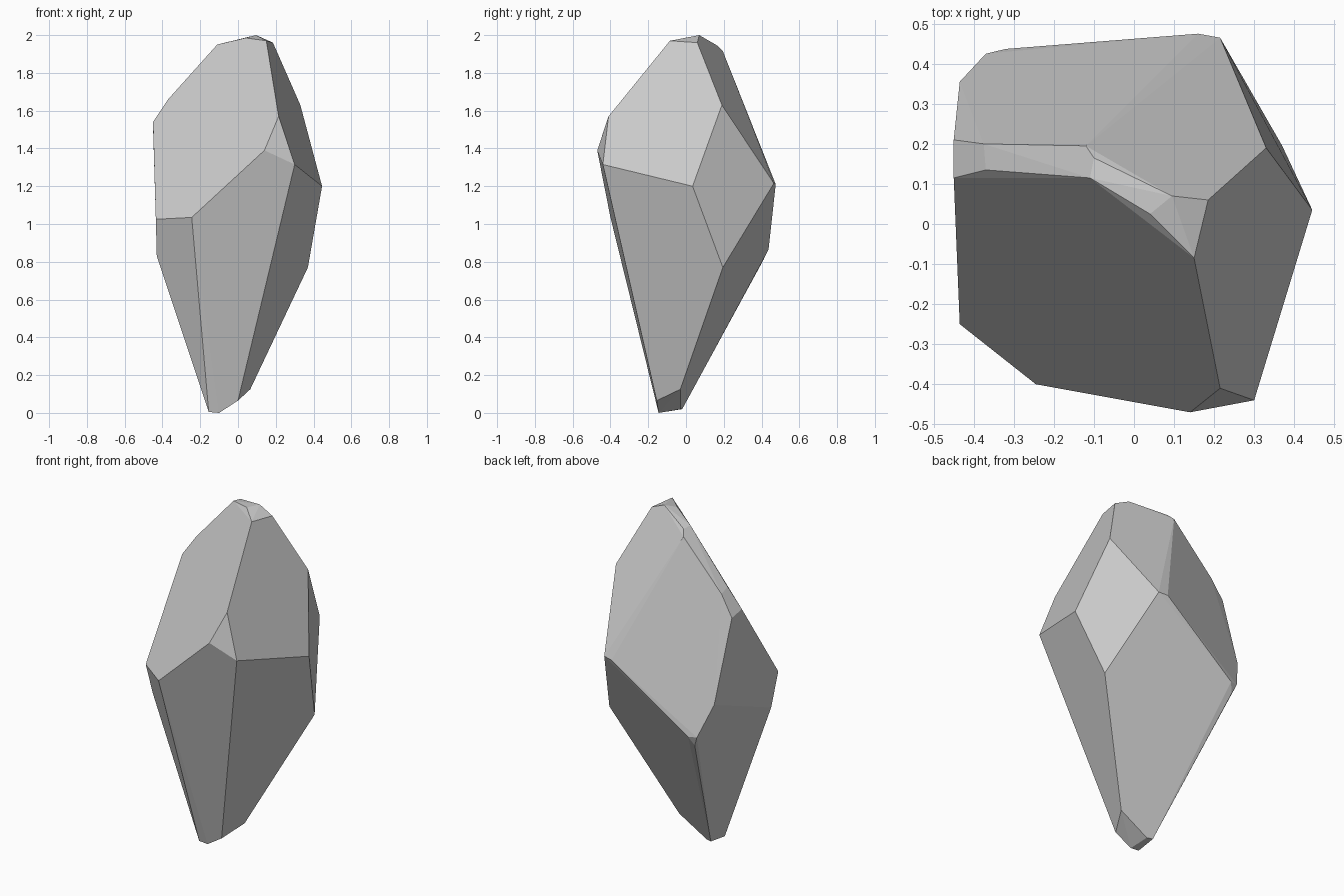
import bpy
import bmesh
import math
from mathutils import Vector

default_cube = bpy.data.objects.get("Cube")
if default_cube:
    bpy.data.objects.remove(default_cube, do_unlink=True)


def flat_material(name, colour):
    """One plain colour, visible in the viewport and in a render."""
    material = bpy.data.materials.new(name)
    material.use_nodes = True
    material.diffuse_color = colour
    shader = next(node for node in material.node_tree.nodes
                  if node.type == "BSDF_PRINCIPLED")
    shader.inputs["Base Color"].default_value = colour
    return material


def faceted_stone(name, corner_groups, material):
    """Wrap the corner groups in a convex shell and merge coplanar facets."""
    shell = bmesh.new()
    for group in corner_groups:
        for corner in group:
            shell.verts.new(Vector(corner))
    result = bmesh.ops.convex_hull(shell, input=shell.verts[:])
    unused = {item for key in ("geom_interior", "geom_unused")
              for item in result[key] if isinstance(item, bmesh.types.BMVert)}
    bmesh.ops.delete(shell, geom=list(unused), context="VERTS")
    bmesh.ops.dissolve_limit(shell, angle_limit=math.radians(3),
                             verts=shell.verts[:], edges=shell.edges[:])
    bmesh.ops.recalc_face_normals(shell, faces=shell.faces[:])
    mesh = bpy.data.meshes.new(name)
    shell.to_mesh(mesh)
    shell.free()
    mesh.materials.append(material)
    stone = bpy.data.objects.new(name, mesh)
    bpy.context.collection.objects.link(stone)
    return stone


# Narrow foot of the stone
foot = [(-.155, -.145, .005), (-.1, -.145, 0), (0, -.155, .065),
        (.065, -.03, .125), (-.15, -.02, .02), (-.115, -.03, .02)]

# Lower belt, where the sides stop widening
lower_belt = [(.37, .195, .77), (-.43, -.19, .83), (-.345, .41, .81),
              (-.32, .437, .865), (-.37, .425, .87)]

# Widest belt
middle_belt = [(-.245, -.4, 1.035), (-.435, -.25, 1.025), (-.435, .355, 1.055),
               (.445, .035, 1.2), (.215, .465, 1.215), (.16, .475, 1.21),
               (.3, -.44, 1.315), (.14, -.47, 1.39)]

# Shoulder corners
shoulder = [(.215, -.41, 1.57), (.33, .19, 1.63), (-.45, .115, 1.54),
            (-.45, .21, 1.523), (-.37, .135, 1.66), (-.375, .2, 1.643)]

# Sloping crest
crest = [(-.11, .115, 1.95), (-.1, .165, 1.945), (-.12, .195, 1.915),
         (.04, .025, 1.985), (.095, .07, 2), (.15, -.085, 1.97),
         (.185, .06, 1.96)]

grey = flat_material("stone grey", (.6, .6, .6, 1))
faceted_stone("crystal_stone",
              (foot, lower_belt, middle_belt, shoulder, crest), grey)
